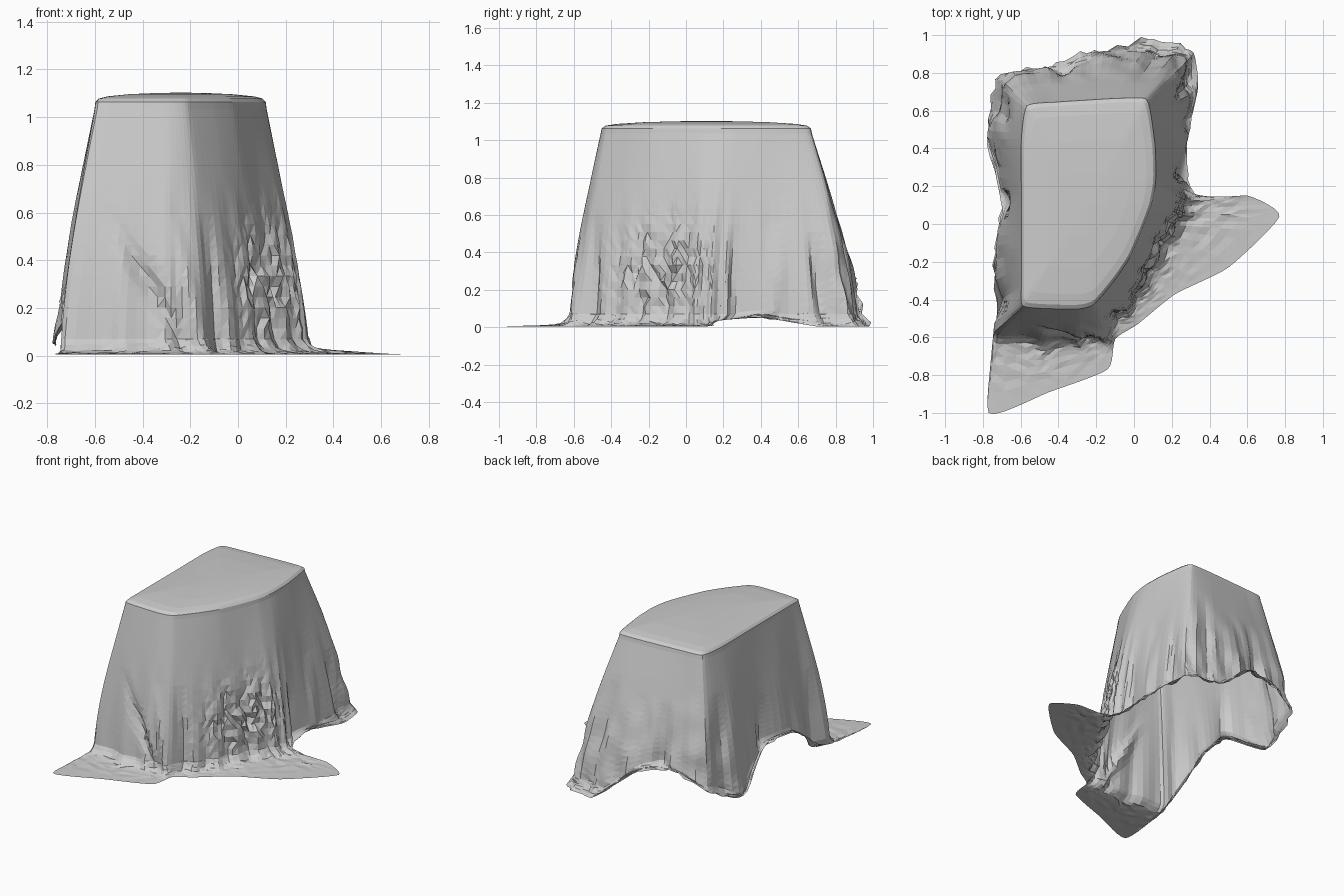
import bpy, bmesh, math, random
from mathutils import Vector, noise

if "Cube" in bpy.data.objects:
    bpy.data.objects.remove(bpy.data.objects["Cube"])

random.seed(4)
SUB, WALL, FOOT = 6, 22, 10

# Drape stations: top rim x,y / foot of wall x,y / hem x,y,z
front_and_right = [
    (-.59, -.44, -.74, -.57, -.77, -1.0, 0),
    (-.42, -.455, -.50, -.61, -.45, -.89, 0),
    (-.29, -.455, -.28, -.62, -.14, -.77, 0),
    (-.21, -.43, -.13, -.56, -.10, -.61, 0),
    (-.10, -.30, .00, -.40, .02, -.53, 0),
    (-.02, -.18, .08, -.26, .22, -.37, 0),
    (.05, -.02, .16, -.10, .50, -.23, 0),
    (.095, .10, .25, .03, .77, .04, 0),
    (.115, .20, .28, .12, .60, .15, .01),
    (.12, .27, .27, .22, .33, .13, .03),
    (.115, .42, .26, .42, .275, .40, .05),
    (.09, .60, .29, .68, .34, .73, 0),
]
back_and_left = [
    (.06, .67, .27, .88, .30, .92, 0),
    (-.10, .67, .05, .92, .07, .98, 0),
    (-.27, .66, -.25, .86, -.25, .90, .25),
    (-.42, .65, -.45, .82, -.48, .83, .28),
    (-.57, .63, -.70, .76, -.73, .76, .17),
    (-.60, .45, -.76, .45, -.77, .45, .04),
    (-.60, .15, -.69, .15, -.70, .12, .24),
    (-.60, -.12, -.72, -.15, -.74, -.17, .25),
    (-.60, -.33, -.70, -.40, -.73, -.52, .03),
]
stations = front_and_right + back_and_left
N = len(stations)
CENTRE = Vector((-.24, .11))

# Pleats: station at top, station at bottom, height where it starts, depth, width
pleats = [(.7, 2.3, .62, -.035, .18), (2.2, 2.8, .6, .03, .2), (3.2, 3.4, .6, -.03, .18),
          (9.1, 9.3, .55, -.03, .2), (10.3, 10.2, .55, .035, .2), (11.2, 11.5, .5, -.05, .2),
          (12.6, 12.6, .8, -.04, .2), (13.6, 13.7, .7, .03, .2), (14.5, 14.6, .7, -.035, .2),
          (15.6, 15.6, .8, .03, .2), (16.5, 16.4, .8, -.04, .2), (18.1, 18.1, .6, -.035, .2),
          (19.4, 19.4, .5, .025, .2), (20.4, 20.4, .6, -.04, .2)]


def spline(u):
    """Closed, softened cubic through the stations."""
    i, t = int(u), u % 1
    a, b, c, d = (stations[(i + k) % N] for k in (-1, 0, 1, 2))
    out = []
    for p, q, r, s in zip(a, b, c, d):
        m, n = (r - p) * .3, (s - q) * .3
        out.append((2*t**3 - 3*t*t + 1)*q + (t**3 - 2*t*t + t)*m
                   + (3*t*t - 2*t**3)*r + (t**3 - t*t)*n)
    return out


def bump(x, w):
    return math.exp(-(x / w) ** 2)


def belly(h):
    """Convex wall profile from rim (0) to floor (1)."""
    return (h + math.sin(h * math.pi / 2)) / 2


def relief(u, z):
    """Outward cloth displacement at station u and height z."""
    low = max(0, min(1, (.75 - z) / .65))
    d = .012 * low * math.sin(u * 7.1 + 2 * z)
    for u0, u1, start, depth, width in pleats:
        if z < start:
            k = 1 - z / start
            off = (u - (u0 + (u1 - u0) * k) + N / 2) % N - N / 2
            d += depth * min(1, 2 * k) * bump(off, width)
    if 11.5 < u < 17.5:
        d += .04 * low * noise.noise(Vector((u * 2.2, z * 5, 3)))
    # Compressed crumple patch on the slanted right wall
    patch = bump(u - 5.9, 1.5) * bump(z - .3, .2)
    return d + .022 * patch * random.choice((-1, -.3, .4, 1))


columns = []
for j in range(N * SUB):
    u = j / SUB
    rx, ry, bx, by, hx, hy, hz = spline(u)
    hz = max(hz, 0.004)
    rim, base, hem = Vector((rx, ry)), Vector((bx, by)), Vector((hx, hy))
    out = (base - CENTRE).normalized()
    zb = max(.07, hz + .04)
    col = []
    # Domed top and rounded rim
    for s, z in ((.3, 1.101), (.6, 1.096), (.85, 1.087), (.95, 1.078), (.99, 1.063)):
        p = CENTRE.lerp(rim, s)
        col.append(Vector((p.x, p.y, z)))
    # Hanging wall
    end = belly((1.035 - zb) / .965)
    for i in range(WALL + 1):
        z = 1.035 + (zb - 1.035) * i / WALL
        f = belly((1.035 - z) / .965) / end
        p = rim.lerp(base, f) + out * relief(u, z)
        col.append(Vector((p.x, p.y, z)))
    # Hem spreading on the floor, or hanging free
    foot = col[-1].copy()
    spread = (hem - foot.xy).length
    for i in range(1, FOOT + 1):
        t = (i / FOOT) ** 1.4
        p = foot.xy.lerp(hem, t)
        drop = max(t, 1 - math.exp(-t * spread / .025))
        z = foot.z + (hz - foot.z) * drop
        if hz < .02:
            z += .016 * random.random() * (1 - t)
        elif t > .5:
            p += out * random.uniform(-.012, .012)
        col.append(Vector((p.x, p.y, max(z, 0))))
    # Ragged free edge at the back
    if 11.5 < u < 17.5:
        r = .045 * noise.noise(Vector((u * 4, 0, 1)))
        for k in range(1, 7):
            col[-k].x += out.x * r
            col[-k].y += out.y * r
    columns.append(col)

# Cloth surface, open underneath
bm = bmesh.new()
grid = [[bm.verts.new(p) for p in col] for col in columns]
peak = bm.verts.new((CENTRE.x, CENTRE.y, 1.103))
for a, b in zip(grid, grid[1:] + grid[:1]):
    bm.faces.new((peak, a[0], b[0]))
    for i in range(len(a) - 1):
        bm.faces.new((a[i], a[i + 1], b[i + 1], b[i]))
bmesh.ops.triangulate(bm, faces=[f for f in bm.faces if len(f.verts) == 4])
bmesh.ops.recalc_face_normals(bm, faces=bm.faces[:])
if sum(f.normal.z * f.calc_area() for f in bm.faces) < 0:
    bmesh.ops.reverse_faces(bm, faces=bm.faces[:])
mesh = bpy.data.meshes.new("draped_cloth")
bm.to_mesh(mesh)
bm.free()
cloth = bpy.data.objects.new("draped_cloth", mesh)
bpy.context.collection.objects.link(cloth)
